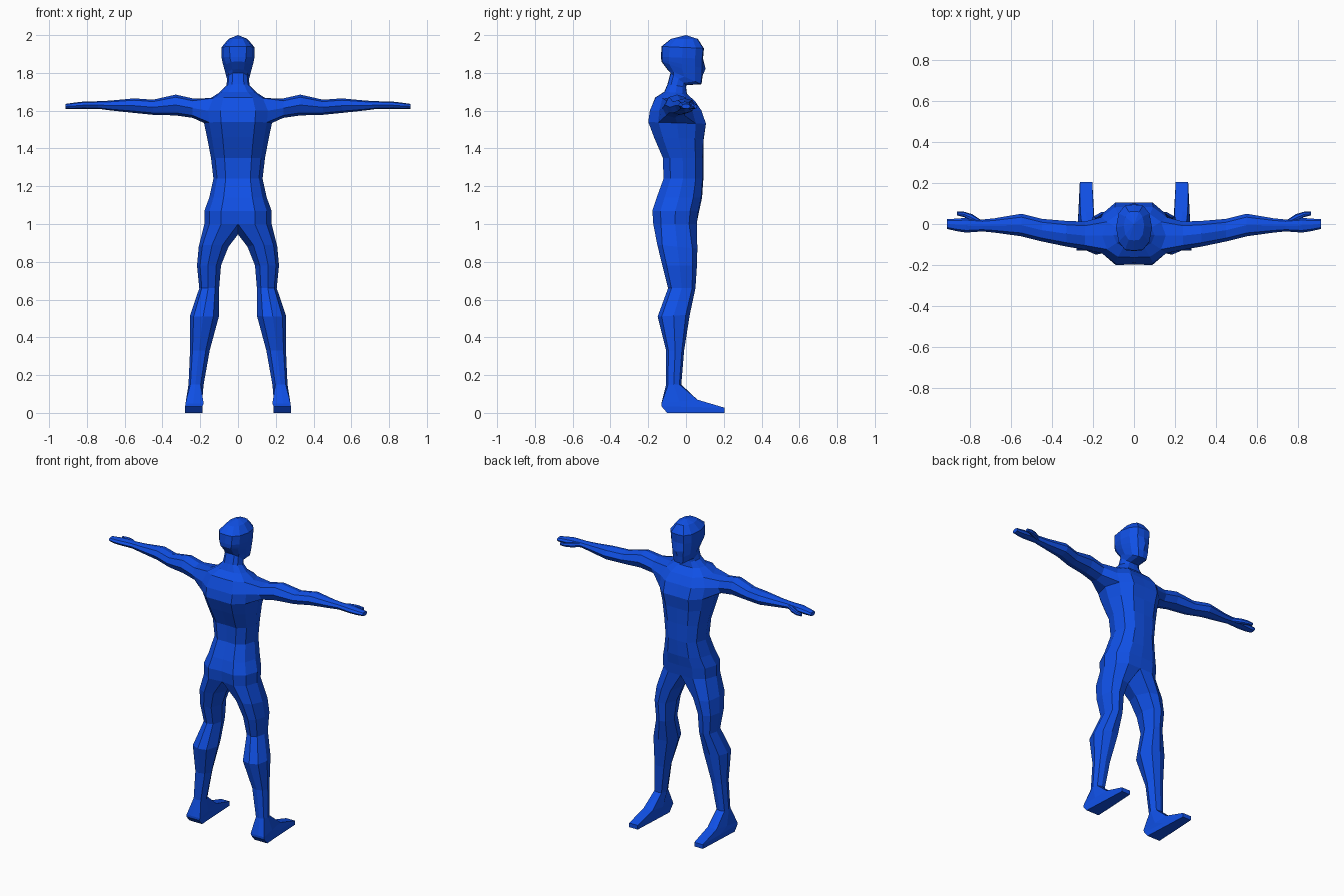
import bpy, bmesh

blue = bpy.data.materials.new("blue")
blue.diffuse_color = (0.005, 0.08, 0.79, 1)


def bridge(bm, a, b, closed=True, skip=()):
    """Quads between two rows of vertices."""
    n = len(a)
    for i in range(n if closed else n - 1):
        if i not in skip:
            j = (i + 1) % n
            bm.faces.new((a[i], a[j], b[j], b[i]))


def finish(bm, name):
    """Mirror the half mesh across x, weld it and make a flat shaded object."""
    loose = [v for v in bm.verts if not v.link_faces]
    bmesh.ops.delete(bm, geom=loose, context='VERTS')
    bmesh.ops.mirror(bm, geom=bm.verts[:] + bm.edges[:] + bm.faces[:],
                     axis='X', merge_dist=0.0005)
    bmesh.ops.remove_doubles(bm, verts=bm.verts[:], dist=0.0005)
    bmesh.ops.recalc_face_normals(bm, faces=bm.faces[:])
    mesh = bpy.data.meshes.new(name)
    bm.to_mesh(mesh)
    bm.free()
    mesh.materials.append(blue)
    bpy.context.collection.objects.link(bpy.data.objects.new(name, mesh))


def half_ring(bm, zf, zb, w, yb, yf, cf=1.0, cb=1.0):
    """Half section of trunk or head: centre front, round the side, centre back."""
    pts = [(0, cf), (.5, .96), (.85, .62), (1, 0), (.85, -.62), (.5, -.96), (0, -cb)]
    cy, hy = (yf + yb) / 2, (yf - yb) / 2
    return [bm.verts.new((w * u, cy + hy * v, (zf + zb) / 2 + (zf - zb) / 2 * v))
            for u, v in pts]


def leg_ring(bm, zf, zb, xi, xo, yb, yf, foot=False):
    """Eight sided leg section, squared off and tapered forward for the foot."""
    pts = [(-.6, .85), (.1, 1), (.75, .75), (1, 0), (.75, -.75), (.1, -1), (-.6, -.85), (-1, 0)]
    out = []
    for u, v in pts:
        if foot:
            u, v = (max(-1, min(1, 1.7 * c)) for c in (u, v))
            u *= 1 - .2 * v
        out.append(bm.verts.new(((xi + xo) / 2 + (xo - xi) / 2 * u,
                                 (yf + yb) / 2 + (yf - yb) / 2 * v,
                                 (zf + zb) / 2 + (zf - zb) / 2 * v)))
    return out


def arm_ring(bm, x, yb, yf, zb, zt):
    """Eight sided arm section standing across x."""
    pts = [(.7, -.75), (0, -1), (-.7, -.75), (-1, 0), (-.7, .75), (0, 1), (.7, .75), (1, 0)]
    return [bm.verts.new((x, (yf + yb) / 2 + (yf - yb) / 2 * v,
                          (zt + zb) / 2 + (zt - zb) / 2 * h)) for v, h in pts]


bm = bmesh.new()

# trunk, neck and head: front z, back z, half width, back y, front y, centre factors
trunk = [half_ring(bm, *r) for r in (
    (1.00, 1.00, .178, -.178, .062, .95, .88),
    (1.07, 1.07, .178, -.183, .070, 1, .9),
    (1.14, 1.14, .152, -.160, .085, 1, .95),
    (1.24, 1.24, .130, -.123, .092, 1, .93),
    (1.35, 1.35, .143, -.127, .092, 1, .93),
    (1.45, 1.46, .163, -.175, .098, .97, .93),
    (1.53, 1.54, .180, -.206, .112, .95, .95),   # armpit
    (1.60, 1.60, .186, -.197, .088, .95, .95),
    (1.65, 1.67, .155, -.165, .052, .95, .98),   # shoulder top
    (1.69, 1.70, .100, -.115, .005),
    (1.725, 1.74, .062, -.098, .000),
    (1.735, 1.80, .057, -.082, .002),            # neck top
    (1.74, 1.82, .062, -.100, .082),             # jaw
    (1.785, 1.86, .073, -.130, .088),
    (1.825, 1.87, .080, -.131, .088, 1.14),      # nose
    (1.875, 1.885, .087, -.132, .090),
    (1.93, 1.94, .088, -.130, .095),
    (1.98, 1.98, .050, -.080, .062),
)]
for i in range(len(trunk) - 1):
    bridge(bm, trunk[i], trunk[i + 1], False, (2, 3) if i in (6, 7) else ())
crown = bm.verts.new((0, 0, 2.0))
for a, b in zip(trunk[-1], trunk[-1][1:]):
    bm.faces.new((a, b, crown))

# arm and hand, growing from the opening in the shoulder
lo, mid, hi = trunk[6:9]
prev = [lo[2], lo[3], lo[4], mid[4], hi[4], hi[3], hi[2], mid[2]]
for r in ((.24, -.125, .012, 1.562, 1.665),
          (.33, -.110, .015, 1.575, 1.685),
          (.45, -.085, .025, 1.578, 1.658),
          (.55, -.060, .050, 1.588, 1.665),
          (.68, -.042, .028, 1.602, 1.653),
          (.74, -.036, .022, 1.610, 1.650),
          (.82, -.042, .030, 1.610, 1.648),
          (.87, -.034, .026, 1.608, 1.642),
          (.912, -.024, .024, 1.610, 1.636)):
    ring = arm_ring(bm, *r)
    bridge(bm, prev, ring)
    prev = ring
bm.faces.new(prev)

# leg and foot, growing from the trunk with a crotch point closing the ring
prev = trunk[0] + [bm.verts.new((0, -.05, .945))]
for r in ((.87, .89, .050, .208, -.152, .060),
          (.78, .78, .090, .217, -.125, .058),
          (.66, .66, .100, .205, -.095, .050),
          (.52, .51, .100, .254, -.150, .020),
          (.33, .33, .150, .254, -.105, -.010),
          (.15, .15, .182, .262, -.105, -.025),
          (.07, .05, .190, .270, -.130, .060, True),
          (.027, .035, .196, .272, -.130, .205, True),
          (0, 0, .196, .272, -.100, .205, True)):
    ring = leg_ring(bm, *r)
    bridge(bm, prev, ring)
    prev = ring
bm.faces.new(prev)
finish(bm, "body")

# thumbs
bm = bmesh.new()
prev = arm_ring(bm, .74, -.01, .015, 1.615, 1.645)
bm.faces.new(prev)
for r in ((.79, .010, .048, 1.610, 1.642),
          (.83, .034, .060, 1.610, 1.637),
          (.865, .042, .060, 1.612, 1.632)):
    ring = arm_ring(bm, *r)
    bridge(bm, prev, ring)
    prev = ring
bm.faces.new(prev)
finish(bm, "thumbs")
